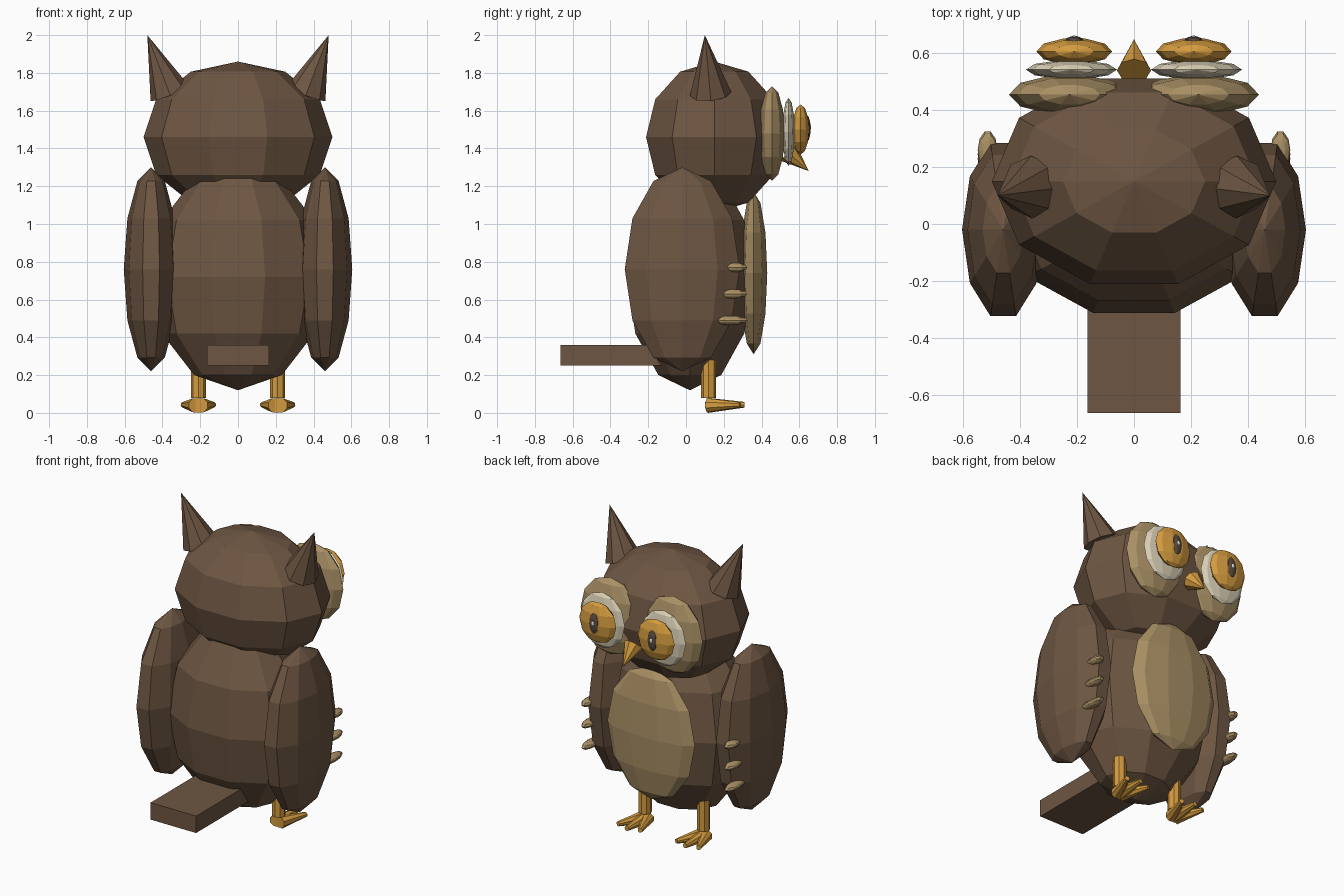
import bpy
import bmesh
import math
from mathutils import Vector

if "Cube" in bpy.data.objects:
    bpy.data.objects.remove(bpy.data.objects["Cube"])


def mat(name, rgb):
    m = bpy.data.materials.new(name)
    m.diffuse_color = (*rgb, 1)
    m.use_nodes = True
    m.node_tree.nodes["Principled BSDF"].inputs["Base Color"].default_value = m.diffuse_color
    return m


BROWN = mat("feather brown", (0.155, 0.093, 0.055))
TAN = mat("soft tan", (0.40, 0.28, 0.13))
GOLD = mat("gold", (0.66, 0.33, 0.05))
CREAM = mat("cream", (0.72, 0.65, 0.48))
DARK = mat("dark brown", (0.10, 0.065, 0.045))
GLINT = mat("glint white", (0.8, 0.8, 0.78))


def finish(name, bm, material):
    bmesh.ops.recalc_face_normals(bm, faces=bm.faces)
    me = bpy.data.meshes.new(name)
    bm.to_mesh(me)
    bm.free()
    me.materials.append(material)
    ob = bpy.data.objects.new(name, me)
    bpy.context.collection.objects.link(ob)
    return ob


def ball(name, centre, radii, material, seg=10, rings=6):
    """Faceted ellipsoid with vertical poles and a vertex line on the x axis."""
    bm = bmesh.new()
    c, r = Vector(centre), Vector(radii)

    def vert(t, a):
        d = Vector((math.sin(t) * math.cos(a), math.sin(t) * math.sin(a), math.cos(t)))
        return bm.verts.new(c + d * r)

    top, bottom = vert(0, 0), vert(math.pi, 0)
    rows = [[vert(math.pi * i / rings, math.tau * j / seg) for j in range(seg)]
            for i in range(1, rings)]
    for j in range(seg):
        k = (j + 1) % seg
        bm.faces.new((top, rows[0][j], rows[0][k]))
        bm.faces.new((bottom, rows[-1][k], rows[-1][j]))
        for a, b in zip(rows, rows[1:]):
            bm.faces.new((a[j], b[j], b[k], a[k]))
    return finish(name, bm, material)


def rod(name, start, end, r1, r2, material, seg=8):
    """Tapered rod or cone between two points."""
    bm = bmesh.new()
    a, b = Vector(start), Vector(end)
    bmesh.ops.create_cone(bm, cap_ends=True, segments=seg, radius1=r1, radius2=r2,
                          depth=(b - a).length)
    bmesh.ops.remove_doubles(bm, verts=bm.verts, dist=1e-5)
    q = Vector((0, 0, 1)).rotation_difference(b - a)
    for v in bm.verts:
        v.co = q @ v.co + (a + b) / 2
    return finish(name, bm, material)


# Body, head and belly patch
ball("body", (0, 0.02, 0.72), (0.465, 0.35, 0.60), BROWN)
ball("head", (0, 0.15, 1.46), (0.50, 0.38, 0.40), BROWN)
ball("belly", (0, 0.358, 0.74), (0.315, 0.076, 0.43), TAN)

# Tail board
bm = bmesh.new()
bmesh.ops.create_cube(bm, size=1)
for v in bm.verts:
    v.co = v.co * Vector((0.328, 0.56, 0.11)) + Vector((0, -0.385, 0.305))
finish("tail", bm, BROWN)

# Beak
rod("beak", (0, 0.54, 1.38), (0, 0.65, 1.28), 0.06, 0, GOLD)

for s, side in ((-1, "left"), (1, "right")):
    # Wing with three feather tips on its front edge
    ball(f"{side}_wing", (s * 0.46, -0.02, 0.76), (0.145, 0.32, 0.54), BROWN)
    for i in range(3):
        ball(f"{side}_wing_feather_{i + 1}",
             (s * 0.515, 0.26 - 0.015 * i, 0.77 - 0.14 * i),
             (0.035, 0.068 + 0.016 * i, 0.025), TAN)

    # Ear tuft
    rod(f"{side}_ear", (s * 0.36, 0.13, 1.69), (s * 0.48, 0.10, 2.0), 0.11, 0, BROWN)

    # Layered eye
    ball(f"{side}_eye_patch", (s * 0.227, 0.455, 1.48), (0.213, 0.071, 0.25), TAN)
    ball(f"{side}_eye_white", (s * 0.22, 0.543, 1.488), (0.16, 0.034, 0.18), CREAM)
    ball(f"{side}_iris", (s * 0.21, 0.607, 1.50), (0.133, 0.047, 0.132), GOLD)
    ball(f"{side}_pupil", (s * 0.21, 0.640, 1.505), (0.038, 0.021, 0.07), DARK)
    ball(f"{side}_eye_glint", (s * 0.21, 0.657, 1.51), (0.011, 0.006, 0.014), GLINT)

    # Leg and three fanned toes
    rod(f"{side}_leg", (s * 0.21, 0.12, 0.08), (s * 0.21, 0.12, 0.30), 0.04, 0.04, GOLD)
    for i in (-1, 0, 1):
        rod(f"{side}_toe_{i + 2}", (s * 0.21 + i * 0.015, 0.115, 0.04),
            (s * 0.21 + i * 0.08, 0.31 - 0.025 * abs(i), 0.043), 0.04, 0.015, GOLD)
